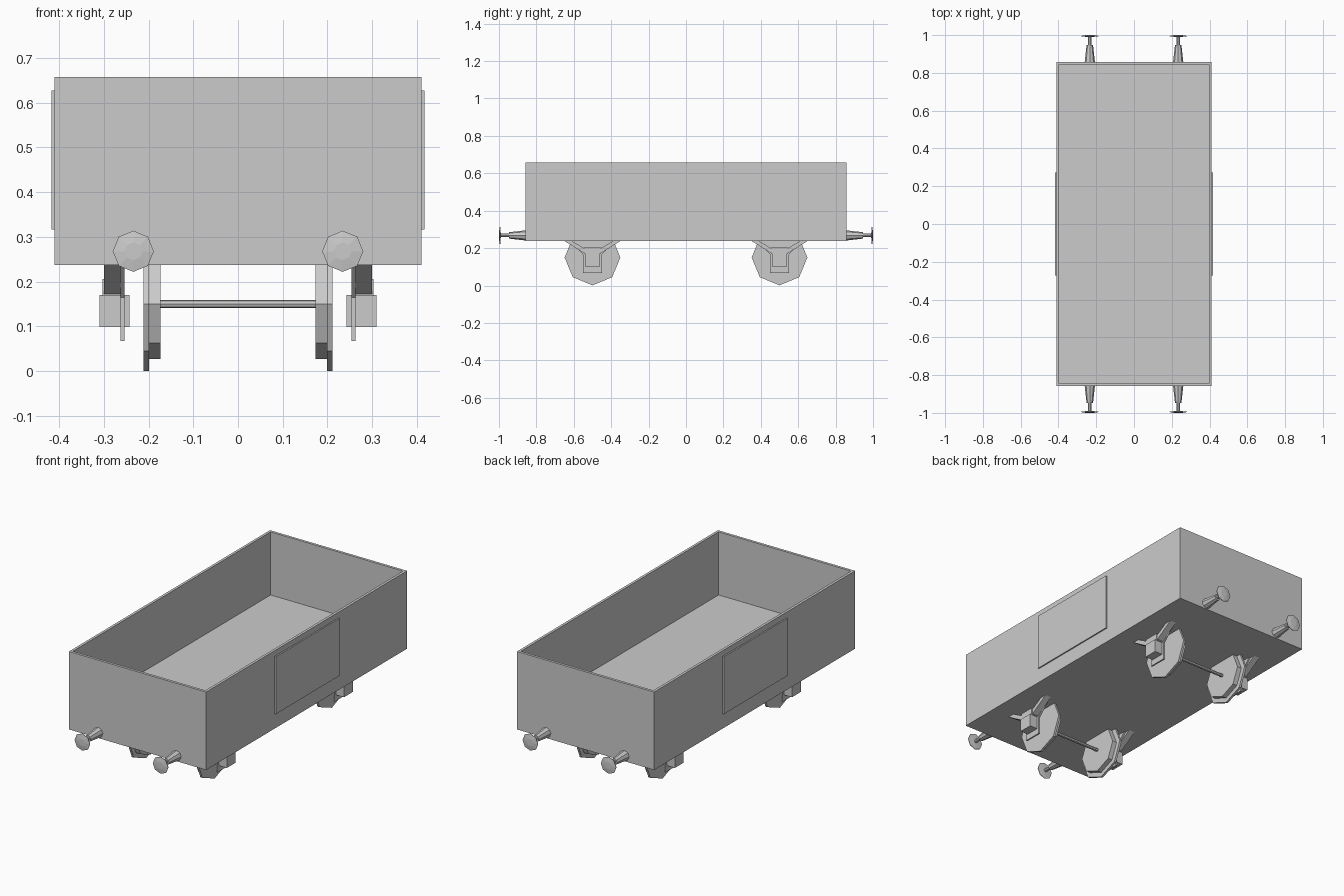
import bpy, bmesh, math
from mathutils import Matrix

if "Cube" in bpy.data.objects:
    bpy.data.objects.remove(bpy.data.objects["Cube"])


def finish(name, bm):
    bmesh.ops.recalc_face_normals(bm, faces=bm.faces)
    me = bpy.data.meshes.new(name)
    bm.to_mesh(me)
    bm.free()
    ob = bpy.data.objects.new(name, me)
    bpy.context.collection.objects.link(ob)
    return ob


def box(name, lo, hi):
    bm = bmesh.new()
    bmesh.ops.create_cube(bm, size=1)
    for v in bm.verts:
        v.co = [(a + b) / 2 + c * (b - a) for a, b, c in zip(lo, hi, v.co)]
    return finish(name, bm)


def lathe(name, profile, matrix, sides=8):
    # profile of (radius, distance) rings around local z, capped at both ends
    bm = bmesh.new()
    rings = []
    for r, h in profile:
        rings.append([bm.verts.new((r * math.cos(2 * math.pi * i / sides),
                                    r * math.sin(2 * math.pi * i / sides), h))
                      for i in range(sides)])
    for a, b in zip(rings, rings[1:]):
        for i in range(sides):
            j = (i + 1) % sides
            bm.faces.new((a[i], a[j], b[j], b[i]))
    bm.faces.new(rings[0])
    bm.faces.new(rings[-1])
    bm.transform(matrix)
    return finish(name, bm)


def plate(name, outline, x0, x1, y):
    # (y, z) outline extruded along x
    bm = bmesh.new()
    f = bm.faces.new([bm.verts.new((x0, y + a, b)) for a, b in outline])
    ext = bmesh.ops.extrude_face_region(bm, geom=[f])['geom']
    for v in ext:
        if isinstance(v, bmesh.types.BMVert):
            v.co.x = x1
    return finish(name, bm)


def mirrored(half):
    return half + [(-a, b) for a, b in reversed(half)]


# Open-topped body: inset the top and sink it to the floor
body = bmesh.new()
bmesh.ops.create_cube(body, size=1)
for v in body.verts:
    v.co = (v.co.x * 0.82, v.co.y * 1.716, 0.4475 + v.co.z * 0.421)
body.normal_update()
top = max(body.faces, key=lambda f: f.calc_center_median().z)
bmesh.ops.inset_region(body, faces=[top], thickness=0.02)
ext = bmesh.ops.extrude_face_region(body, geom=[top])['geom']
for v in ext:
    if isinstance(v, bmesh.types.BMVert):
        v.co.z = 0.317
bmesh.ops.delete(body, geom=[f for f in body.faces if f is top], context='FACES_ONLY')
finish("wagon_body", body)

# Running gear outlines
guard = mirrored([(0.12, 0.238), (0.05, 0.165), (0.05, 0.067)])
spring = [(-0.15, 0.238), (-0.045, 0.173), (0.045, 0.173), (0.15, 0.238),
          (0.11, 0.238), (0.04, 0.197), (-0.04, 0.197), (-0.11, 0.238)]

for s in (-1, 1):
    # Side doors
    x = sorted((s * 0.405, s * 0.417))
    box("side_door", (x[0], -0.272, 0.317), (x[1], 0.272, 0.627))
    for y in (-0.5, 0.5):
        # Wheel with tread inside and flange outside
        m = Matrix.Translation((0, y, 0.15)) @ Matrix.Rotation(s * math.pi / 2, 4, 'Y')
        lathe("wheel", [(0.123, 0.173), (0.123, 0.199), (0.149, 0.199), (0.149, 0.211)], m)
        # Axle guard, leaf spring, spring buckle and axle box
        plate("axle_guard", guard, s * 0.254, s * 0.263, y)
        plate("leaf_spring", spring, s * 0.263, s * 0.299, y)
        x = sorted((s * 0.26, s * 0.303))
        box("spring_buckle", (x[0], y - 0.042, 0.168), (x[1], y + 0.042, 0.206))
        x = sorted((s * 0.243, s * 0.31))
        box("axle_box", (x[0], y - 0.038, 0.099), (x[1], y + 0.038, 0.17))
    for e in (-1, 1):
        # Buffers
        m = Matrix.Translation((s * 0.234, 0, 0.268)) @ Matrix.Rotation(-e * math.pi / 2, 4, 'X')
        lathe("buffer", [(0.028, 0.85), (0.017, 0.947), (0.009, 0.947), (0.009, 0.99),
                         (0.046, 0.993), (0.046, 0.996), (0.02, 1.0)], m)

# Axles
for y in (-0.5, 0.5):
    m = Matrix.Translation((0, y, 0.15)) @ Matrix.Rotation(math.pi / 2, 4, 'Y')
    lathe("axle", [(0.009, -0.175), (0.009, 0.175)], m)
